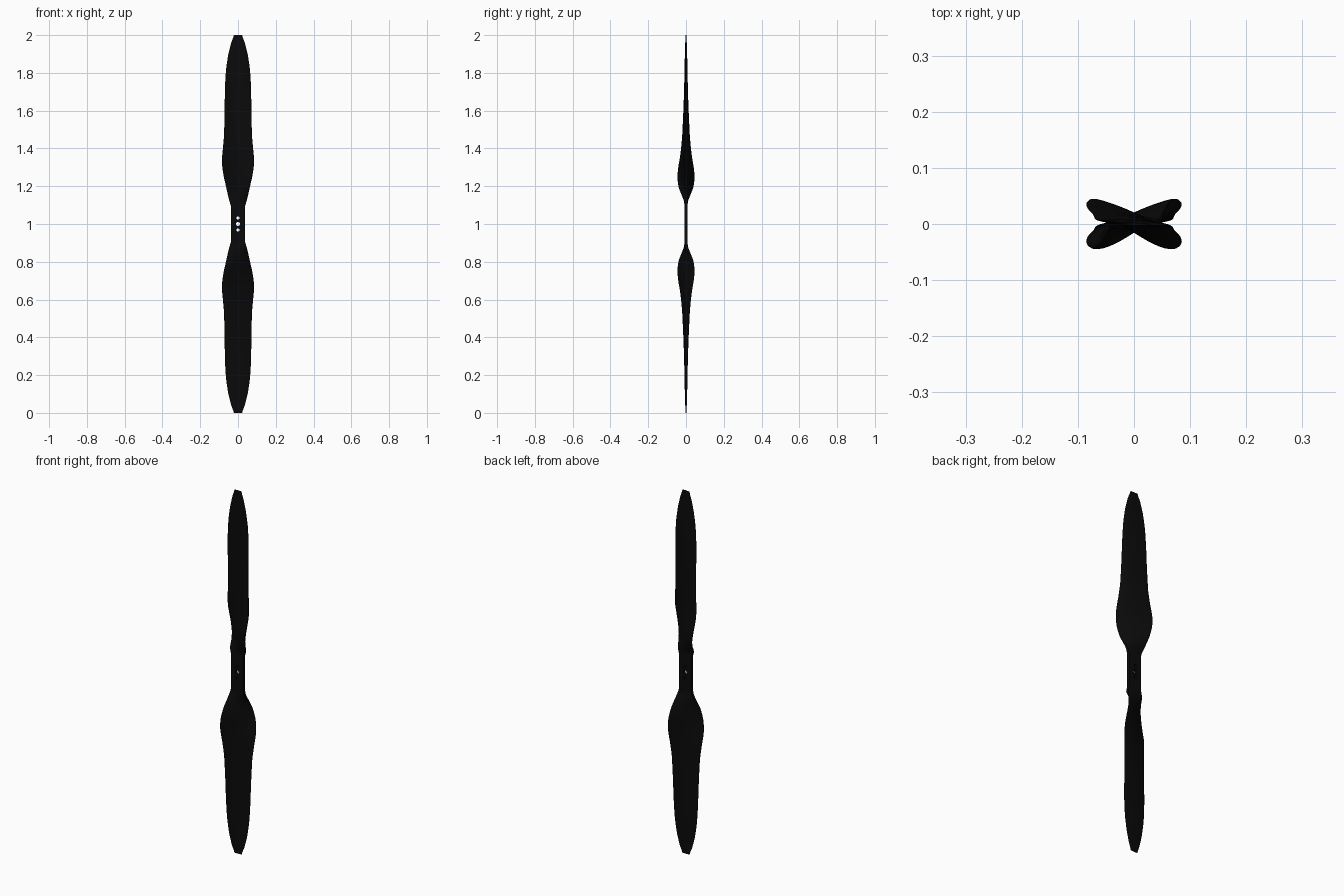
import bpy, bmesh, math
from mathutils import Matrix

if "Cube" in bpy.data.objects:
    bpy.data.objects.remove(bpy.data.objects["Cube"])

black = bpy.data.materials.new("black")
black.diffuse_color = (0.003, 0.003, 0.003, 1)
black.use_nodes = True
black.node_tree.nodes["Principled BSDF"].inputs["Base Color"].default_value = black.diffuse_color

# Blade stations: height, half width (x), half depth (y), section thickness
STATIONS = [
    (1.09, .037, .009, .018), (1.12, .045, .011, .020), (1.16, .055, .026, .026),
    (1.20, .064, .040, .031), (1.25, .075, .045, .031), (1.30, .083, .041, .027),
    (1.34, .085, .034, .024), (1.40, .080, .026, .021), (1.47, .074, .020, .018),
    (1.60, .071, .014, .014), (1.72, .069, .010, .011), (1.82, .063, .008, .009),
    (1.90, .051, .006, .006), (1.96, .036, .004, .004), (2.00, .022, .002, .003),
]
SIDES, STEPS = 36, 4


def smooth_stations():
    """Catmull-Rom interpolation of the stations."""
    out, n = [], len(STATIONS)
    for i in range(n - 1):
        a, b, c, d = (STATIONS[max(0, min(n - 1, i + k))] for k in (-1, 0, 1, 2))
        for s in range(STEPS):
            t = s / STEPS
            out.append([q + .5 * t * (r - p + t * (2 * p - 5 * q + 4 * r - w
                        + t * (3 * (q - r) + w - p))) for p, q, r, w in zip(a, b, c, d)])
        # keep heights evenly spaced inside each span
        for s in range(STEPS):
            out[s - STEPS][0] = b[0] + (c[0] - b[0]) * s / STEPS
    return out + [list(STATIONS[-1])]


def section(z, hx, hy, thick):
    """Tilted airfoil, blunt nose at +x -y, squared off toward the hub."""
    tilt = max(0, hy - thick / 2)
    blend = min(1, max(0, (z - 1.09) / .07))
    pts = []
    for i in range(SIDES):
        a = math.tau * i / SIDES
        u, v = math.cos(a), math.sin(a)
        foil = v * (.8 + .3 * u)
        box = max(-1, min(1, 6 * v))
        pts.append((u, -tilt * u + thick / 2 * (foil * blend + box * (1 - blend))))
    lo, hi = min(p[1] for p in pts), max(p[1] for p in pts)
    return [(u * hx, (y - (lo + hi) / 2) * 2 * hy / (hi - lo), z) for u, y in pts]


def finish(obj):
    obj.data.materials.append(black)
    bpy.ops.object.select_all(action='DESELECT')
    obj.select_set(True)
    bpy.context.view_layer.objects.active = obj
    bpy.ops.object.shade_smooth_by_angle(angle=math.radians(35))


def make_blade(name, turn):
    bm = bmesh.new()
    rings = [[bm.verts.new(p) for p in section(*st)] for st in smooth_stations()]
    for r0, r1 in zip(rings, rings[1:]):
        for i in range(SIDES):
            j = (i + 1) % SIDES
            bm.faces.new((r0[i], r0[j], r1[j], r1[i]))
    bm.faces.new(rings[-1])
    bm.transform(Matrix.Translation((0, 0, 1)) @ Matrix.Rotation(turn, 4, 'Y')
                 @ Matrix.Translation((0, 0, -1)))
    bmesh.ops.recalc_face_normals(bm, faces=bm.faces)
    mesh = bpy.data.meshes.new(name)
    bm.to_mesh(mesh)
    bm.free()
    obj = bpy.data.objects.new(name, mesh)
    bpy.context.collection.objects.link(obj)
    finish(obj)


# Two blades, the lower one turned half way round the shaft axis
make_blade("upper_blade", 0)
make_blade("lower_blade", math.pi)

# Flat hub plate
bpy.ops.mesh.primitive_cube_add(size=1, location=(0, 0, 1))
hub = bpy.context.object
hub.name = "hub_plate"
hub.scale = (.074, .018, .18)
bpy.ops.object.transform_apply(location=False, rotation=False, scale=True)

# Shaft hole and two bolt holes
for z, r in ((1, .011), (1.032, .008), (.968, .008)):
    bpy.ops.mesh.primitive_cylinder_add(vertices=32, radius=r, depth=.1,
                                        location=(0, 0, z), rotation=(math.pi / 2, 0, 0))
    cutter = bpy.context.object
    cutter.name = "hole_cutter"
    cutter.hide_render = True
    mod = hub.modifiers.new("hole", 'BOOLEAN')
    mod.operation, mod.object, mod.solver = 'DIFFERENCE', cutter, 'EXACT'
    bpy.context.view_layer.objects.active = hub
    bpy.ops.object.modifier_apply(modifier=mod.name)
    bpy.data.objects.remove(cutter)
finish(hub)
